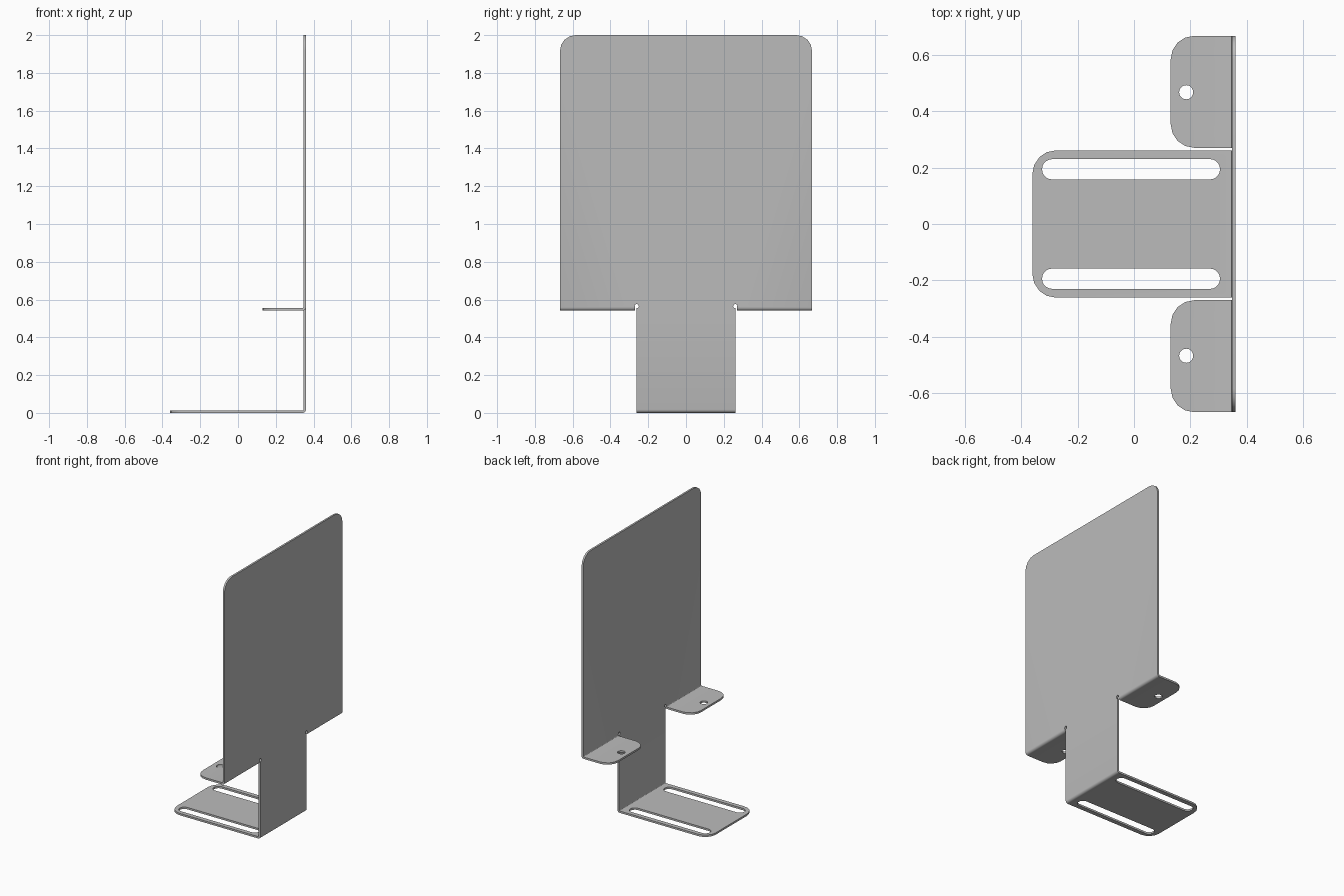
import bpy, bmesh
from math import sin, cos, radians, pi

cube = bpy.data.objects.get("Cube")
if cube:
    bpy.data.objects.remove(cube, do_unlink=True)

THICK = 0.0135          # sheet thickness
BEND = 0.018            # outer bend radius
FACE_X = 0.36           # outer face of the upright panel
AXIS_X = FACE_X - BEND  # bend axis
CORNER = 0.083          # rounded corner radius
PANEL_Y, TAB_Y = 0.667, 0.261
EAR_Z = 0.541           # underside of the ears
RELIEF_R, RELIEF_END = 0.011, -33
EAR_Y = TAB_Y + RELIEF_R * cos(radians(RELIEF_END))
RELIEF_Z = EAR_Z + BEND - RELIEF_R * sin(radians(RELIEF_END))

bm = bmesh.new()


def arc(cx, cy, r, start, end, steps):
    angles = [radians(start + (end - start) * i / steps) for i in range(steps + 1)]
    return [(cx + r * cos(a), cy + r * sin(a)) for a in angles]


def circle(cx, cy, r):
    return arc(cx, cy, r, 0, 360, 20)[:-1]


def slot(x0, x1, y, r):
    return arc(x0 + r, y, r, 90, 270, 10) + arc(x1 - r, y, r, -90, 90, 10)


def fill(loops, place):
    """Fill an outline, with any further loops as holes."""
    edges = []
    for loop in loops:
        verts = [bm.verts.new(place(*p)) for p in loop]
        edges += [bm.edges.new((v, verts[i - 1])) for i, v in enumerate(verts)]
    bmesh.ops.triangle_fill(bm, edges=edges, use_beauty=True, use_dissolve=False)


def bend(y0, y1, z):
    """Quarter-round fold from the panel down to a flat at height z."""
    rows = [[bm.verts.new((x, y, h)) for y in (y0, y1)]
            for x, h in arc(AXIS_X, z + BEND, BEND, 0, -90, 4)]
    for a, b in zip(rows, rows[1:]):
        bm.faces.new((a[0], a[1], b[1], b[0]))


def tongue(x0, y0, y1):
    """Flat outline with two rounded outer corners."""
    return ([(AXIS_X, y1)]
            + arc(x0 + CORNER, y1 - CORNER, CORNER, 90, 180, 4)
            + arc(x0 + CORNER, y0 + CORNER, CORNER, 180, 270, 4)
            + [(AXIS_X, y0)])


# Upright panel with narrow lower tab and bend reliefs
half = ([(TAB_Y, BEND)]
        + arc(TAB_Y, RELIEF_Z, RELIEF_R, 270, RELIEF_END, 14)
        + [(PANEL_Y, EAR_Z + BEND)]
        + arc(PANEL_Y - CORNER, 2 - CORNER, CORNER, 0, 90, 4))
panel = half + [(-y, z) for y, z in reversed(half)]
fill([panel], lambda y, z: (FACE_X, y, z))

# Slotted foot
foot = [tongue(-0.36, -TAB_Y, TAB_Y)]
foot += [slot(-0.326, 0.305, s * 0.194, 0.036) for s in (-1, 1)]
fill(foot, lambda x, y: (x, y, 0))
bend(-TAB_Y, TAB_Y, 0)

# Pair of drilled ears
for s in (-1, 1):
    ear = [tongue(0.13, EAR_Y, PANEL_Y), circle(0.185, 0.467, 0.025)]
    fill(ear, lambda x, y: (x, s * y, EAR_Z))
    bend(s * EAR_Y, s * PANEL_Y, EAR_Z)

# Weld the sheet and face its normals outward
bmesh.ops.remove_doubles(bm, verts=bm.verts, dist=0.0001)
bmesh.ops.recalc_face_normals(bm, faces=bm.faces)
bm.normal_update()
if sum(f.normal.x * f.calc_area() for f in bm.faces) < 0:
    bmesh.ops.reverse_faces(bm, faces=bm.faces)

mesh = bpy.data.meshes.new("folded_bracket")
bm.to_mesh(mesh)
bm.free()
bracket = bpy.data.objects.new("folded_bracket", mesh)
bpy.context.collection.objects.link(bracket)

# Grey sheet metal
metal = bpy.data.materials.new("grey_metal")
metal.use_nodes = True
grey = (0.5, 0.5, 0.5, 1)
metal.diffuse_color = grey
for node in metal.node_tree.nodes:
    if node.type == 'BSDF_PRINCIPLED':
        node.inputs["Base Color"].default_value = grey
mesh.materials.append(metal)

# Give the sheet its thickness
solid = bracket.modifiers.new("thickness", 'SOLIDIFY')
solid.thickness = THICK
solid.offset = -1
solid.use_even_offset = True
bpy.ops.object.select_all(action='DESELECT')
bracket.select_set(True)
bpy.context.view_layer.objects.active = bracket
bpy.ops.object.modifier_apply(modifier=solid.name)
bpy.ops.object.shade_smooth_by_angle(angle=pi / 6)
